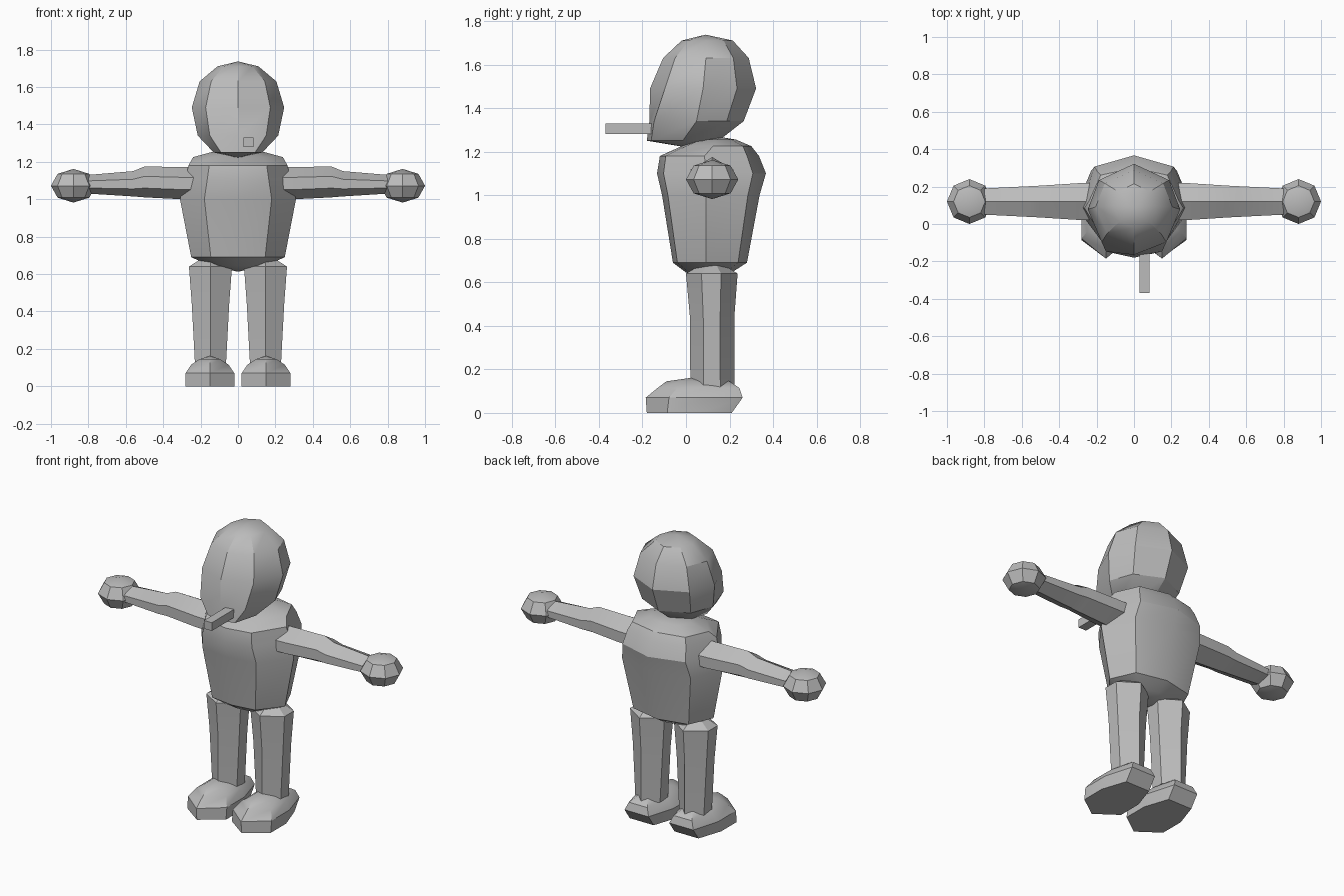
import bpy, bmesh, math
from mathutils import Vector

if "Cube" in bpy.data.objects:
    bpy.data.objects.remove(bpy.data.objects["Cube"])

grey = bpy.data.materials.new("matte grey")
grey.diffuse_color = (0.5, 0.5, 0.5, 1)
grey.use_nodes = True
grey.node_tree.nodes["Principled BSDF"].inputs["Base Color"].default_value = grey.diffuse_color


def finish(name, bm):
    bmesh.ops.remove_doubles(bm, verts=bm.verts, dist=0.0005)
    bmesh.ops.recalc_face_normals(bm, faces=bm.faces)
    me = bpy.data.meshes.new(name)
    bm.to_mesh(me)
    bm.free()
    me.materials.append(grey)
    ob = bpy.data.objects.new(name, me)
    bpy.context.collection.objects.link(ob)
    return ob


def loft(name, profile, rings, place):
    """Rings are (height, half width, low, high); an optional fifth value flattens the front corner."""
    bm = bmesh.new()
    loops = []
    for h, w, lo, hi, *corner in rings:
        prof = list(profile)
        if corner:
            prof[1] = (prof[1][0], corner[0])
        back = [(-u, v) for u, v in reversed(prof) if u > 0]
        loops.append([bm.verts.new(place(u * w, lo + v * (hi - lo), h)) for u, v in prof + back])
    n = len(loops[0])
    for a, b in zip(loops, loops[1:]):
        for i in range(n):
            j = (i + 1) % n
            bm.faces.new((a[i], a[j], b[j], b[i]))
    for cap, ring in ((loops[0], rings[0]), (loops[-1], rings[-1])):
        if ring[1] > 0:
            bm.faces.new(cap)
    return finish(name, bm)


def upright(x0=0):
    return lambda u, v, h: Vector((x0 + u, v, h))


HEAD = [(0, 0), (0.7, 0.14), (1, 0.5), (0.76, 0.82), (0, 1)]
TORSO = [(0, 0), (0.58, 0.06), (1, 0.45), (0.74, 0.88), (0, 1)]
HEX = [(0, 0), (1, 0.3), (1, 0.68), (0, 1)]
FOOT = [(0, 0), (1, 0.24), (1, 0.62), (0.62, 1)]

# head with a flat, jutting jaw
loft("head", HEAD, [
    (1.22, 0, 0.0, 0.0),
    (1.25, 0.13, -0.18, 0.15, 0.06),
    (1.34, 0.215, -0.168, 0.265, 0.05),
    (1.49, 0.247, -0.165, 0.322),
    (1.63, 0.205, -0.105, 0.288),
    (1.71, 0.11, -0.02, 0.215),
    (1.737, 0, 0.09, 0.09)], upright())

# torso
loft("torso", TORSO, [
    (0.612, 0, 0.12, 0.12),
    (0.645, 0.15, 0.0, 0.21),
    (0.69, 0.25, -0.06, 0.28),
    (1.0, 0.31, -0.11, 0.338),
    (1.1, 0.285, -0.133, 0.367),
    (1.18, 0.265, -0.12, 0.335),
    (1.225, 0.24, -0.02, 0.30),
    (1.255, 0.13, 0.06, 0.23),
    (1.265, 0, 0.17, 0.17)], upright())

for side, s in (("left", 1), ("right", -1)):
    # arm, running outwards along x
    loft(f"{side}_arm", HEX, [
        (0.20, 0.10, 1.0, 1.17),
        (0.30, 0.098, 1.0, 1.172),
        (0.50, 0.085, 1.01, 1.175),
        (0.56, 0.082, 1.015, 1.15),
        (0.80, 0.07, 1.03, 1.13)],
        lambda u, v, h: Vector((s * h, 0.12 + u, v)))

    # hand: faceted ball
    bm = bmesh.new()
    bmesh.ops.create_uvsphere(bm, u_segments=8, v_segments=4, radius=1)
    for v in bm.verts:
        v.co = (s * 0.88 + v.co.x * 0.12, 0.12 + v.co.y * 0.12, 1.072 + v.co.z * 0.09)
    finish(f"{side}_hand", bm)

    # leg
    loft(f"{side}_leg", HEX, [
        (0.12, 0.083, 0.02, 0.222),
        (0.44, 0.1, 0.018, 0.222),
        (0.64, 0.115, 0.0, 0.237),
        (0.70, 0.02, 0.10, 0.14)], upright(s * 0.147))

    # foot
    loft(f"{side}_foot", FOOT, [
        (0.0, 0.13, -0.18, 0.21),
        (0.07, 0.13, -0.185, 0.26),
        (0.115, 0.10, -0.13, 0.245),
        (0.145, 0.055, -0.09, 0.20),
        (0.162, 0, 0.03, 0.03)], upright(s * 0.15))

# small stick held in the mouth
bm = bmesh.new()
bmesh.ops.create_cube(bm, size=1)
for v in bm.verts:
    v.co = (0.057 + v.co.x * 0.053, -0.255 + v.co.y * 0.23, 1.305 + v.co.z * 0.05)
finish("mouth_stick", bm)

# soft shading with the hard edges kept
bpy.ops.object.select_all(action='SELECT')
bpy.context.view_layer.objects.active = bpy.data.objects["torso"]
bpy.ops.object.shade_smooth_by_angle(angle=math.radians(30))
